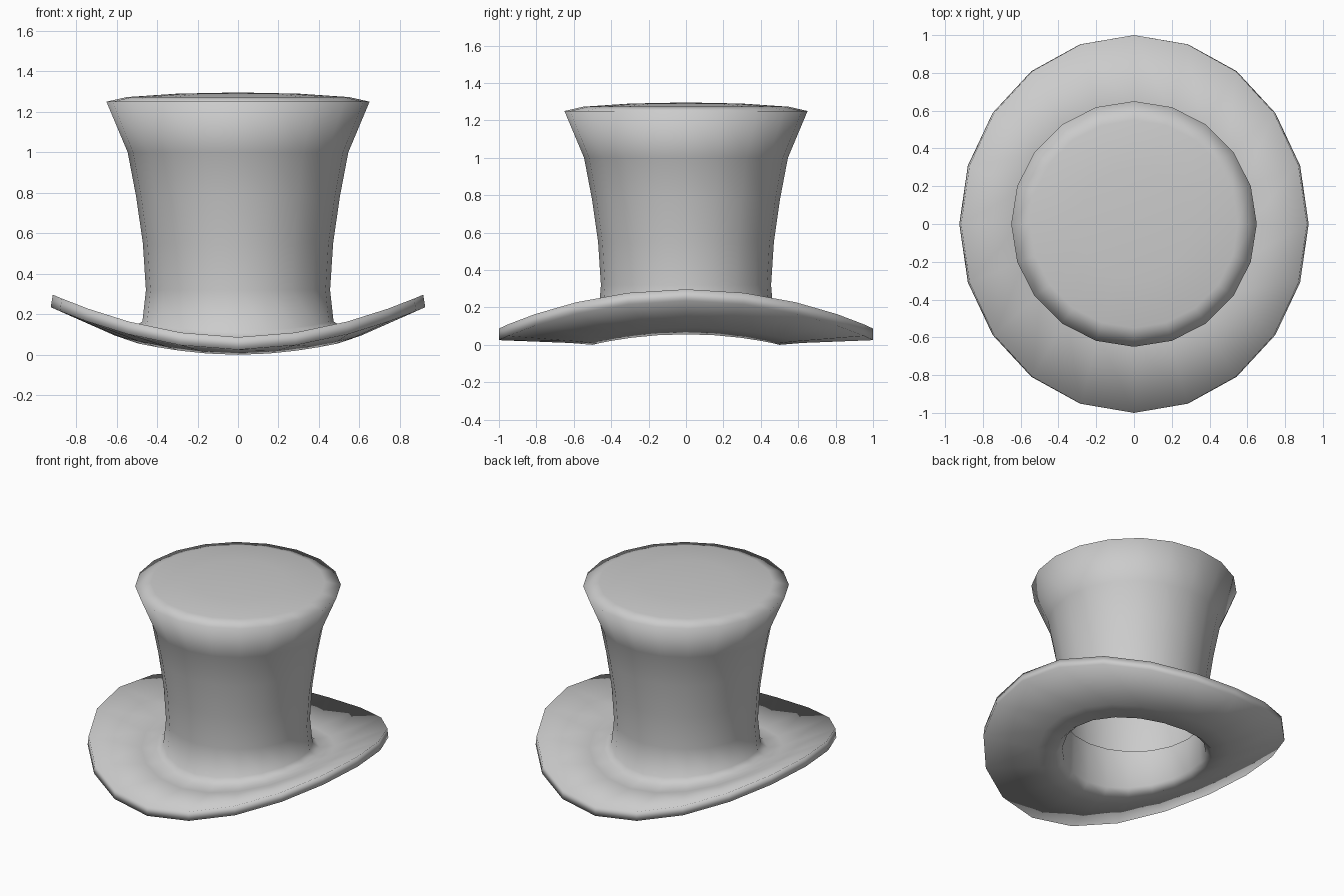
import bpy, bmesh, math

if "Cube" in bpy.data.objects:
    bpy.data.objects.remove(bpy.data.objects["Cube"])

SIDES = 20

# Profile from crown centre, down the wall, round the brim and up the inner band:
# (radius, height, brim curl weight, side narrowing)
PROFILE = [
    (0.30, 1.290, 0, 1.0), (0.55, 1.273, 0, 1.0), (0.65, 1.250, 0, 1.0),
    (0.545, 1.00, 0, 1.0), (0.503, 0.78, 0, 1.0), (0.470, 0.55, 0, 1.0),
    (0.455, 0.32, 0, 1.0),
    (0.472, 0.115, 1, 1.0), (0.52, 0.075, 1, 0.99), (0.62, 0.070, 1, 0.98),
    (1.00, 0.087, 1, 0.915),
    (1.00, 0.025, 1, 0.925), (0.62, 0.010, 1, 0.98), (0.50, 0.00, 1, 0.99),
    (0.455, 0.045, 1, 1.0), (0.442, 0.32, 0, 1.0),
]


def ring(bm, radius, height, curl, narrow):
    """One ring of the hat; the brim curls up towards both sides."""
    verts = []
    for i in range(SIDES):
        a = 2 * math.pi * i / SIDES
        x, y = radius * narrow * math.cos(a), radius * math.sin(a)
        lift = curl * 0.21 * abs(radius * math.cos(a)) ** 1.9
        verts.append(bm.verts.new((x, y, height + lift)))
    return verts


# Crown and brim as one continuous smooth shell, open underneath
bm = bmesh.new()
rings = [ring(bm, *p) for p in PROFILE]
centre = bm.verts.new((0, 0, 1.296))
for i in range(SIDES):
    j = (i + 1) % SIDES
    bm.faces.new((centre, rings[0][i], rings[0][j]))
    for upper, lower in zip(rings, rings[1:]):
        bm.faces.new((upper[i], lower[i], lower[j], upper[j]))
for f in bm.faces:
    f.smooth = True

mesh = bpy.data.meshes.new("top_hat")
bm.to_mesh(mesh)
bm.free()
hat = bpy.data.objects.new("top_hat", mesh)
bpy.context.collection.objects.link(hat)
